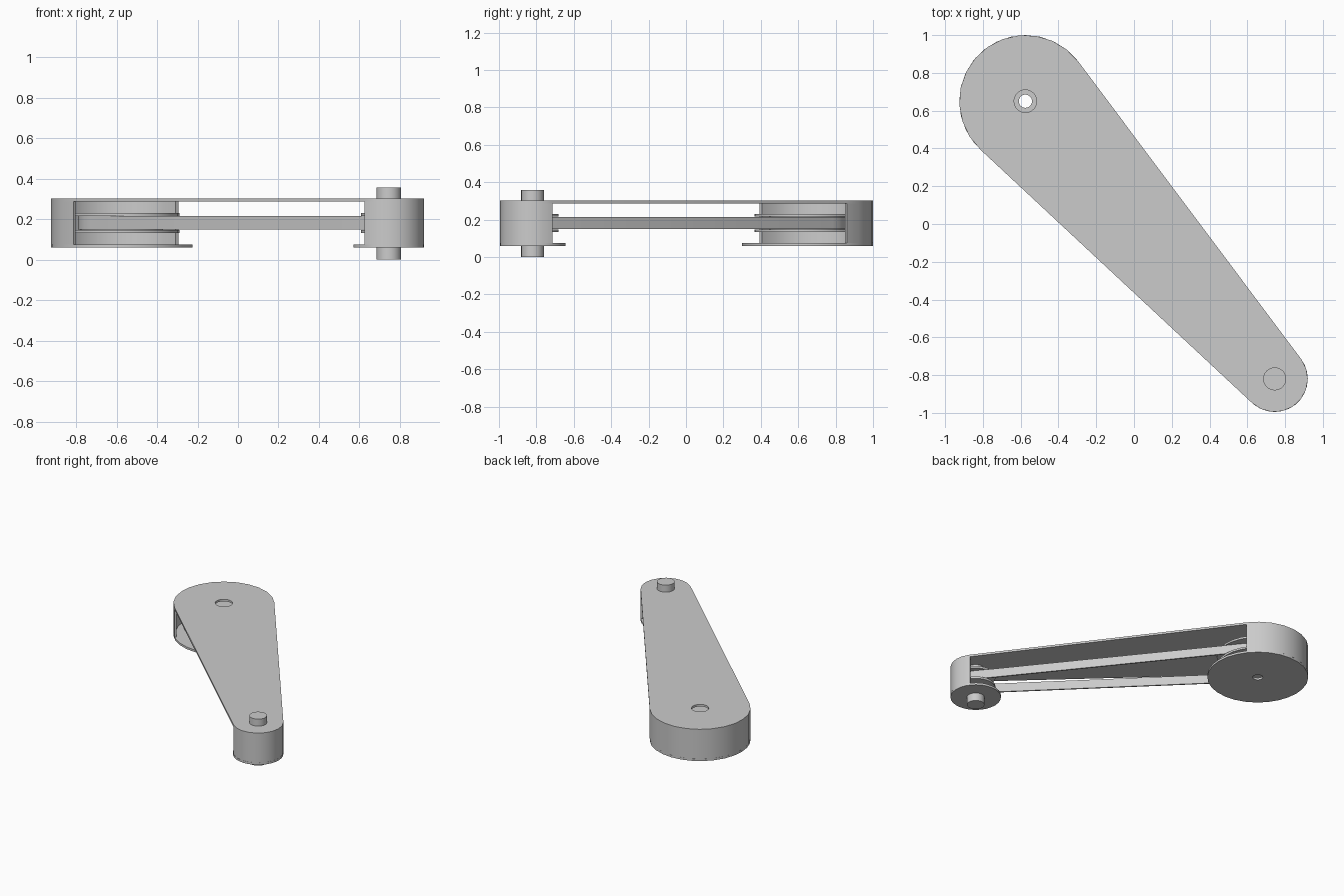
import bpy, bmesh, math
from mathutils import Matrix, Vector

if "Cube" in bpy.data.objects:
    bpy.data.objects.remove(bpy.data.objects["Cube"], do_unlink=True)

grey = bpy.data.materials.new("light grey")
grey.use_nodes = True
grey.diffuse_color = (0.6, 0.6, 0.6, 1)
grey.node_tree.nodes["Principled BSDF"].inputs["Base Color"].default_value = (0.6, 0.6, 0.6, 1)

BIG = Vector((-0.575, 0.65))
SMALL = Vector((0.745, -0.82))
AXIS = SMALL - BIG
THETA = math.atan2(AXIS.y, AXIS.x)
BOTTOM, TOP, SHEET = 0.06, 0.303, 0.016


def finish(name, bm):
    bmesh.ops.recalc_face_normals(bm, faces=bm.faces)
    mesh = bpy.data.meshes.new(name)
    bm.to_mesh(mesh)
    bm.free()
    mesh.materials.append(grey)
    obj = bpy.data.objects.new(name, mesh)
    bpy.context.collection.objects.link(obj)
    bpy.ops.object.select_all(action='DESELECT')
    obj.select_set(True)
    bpy.context.view_layer.objects.active = obj
    bpy.ops.object.shade_smooth_by_angle(angle=math.radians(30))
    return obj


def arc(centre, r, start, end, steps):
    angles = [start + (end - start) * i / steps for i in range(steps + 1)]
    return [centre + Vector((math.cos(a), math.sin(a))) * r for a in angles]


def end_arcs(r_big, r_small, lean_big, lean_small):
    """Arcs round both ends, running from tangent point to tangent point."""
    half = math.pi / 2 - math.asin((lean_big - lean_small) / AXIS.length)
    return (arc(BIG, r_big, THETA + half, THETA + 2 * math.pi - half, 13),
            arc(SMALL, r_small, THETA - half, THETA + half, 9))


def band(name, outer, inner, z0, z1, closed):
    """Upright strip between two matching outlines."""
    bm = bmesh.new()
    rows = [[bm.verts.new((p.x, p.y, z)) for p, z in
             ((o, z0), (o, z1), (i, z1), (i, z0))] for o, i in zip(outer, inner)]
    pairs = list(zip(rows, rows[1:]))
    if closed:
        pairs.append((rows[-1], rows[0]))
    else:
        bm.faces.new(rows[0])
        bm.faces.new(rows[-1])
    for a, b in pairs:
        for k in range(4):
            n = (k + 1) % 4
            bm.faces.new((a[k], a[n], b[n], b[k]))
    return finish(name, bm)


def lathe(name, centre, profile, steps=28):
    """Turn a closed (radius, height) profile round an upright axis."""
    bm = bmesh.new()
    verts = [bm.verts.new((r, 0, z)) for r, z in profile]
    edges = [bm.edges.new((v, verts[i - 1])) for i, v in enumerate(verts)]
    bmesh.ops.spin(bm, geom=verts + edges, axis=(0, 0, 1), cent=(0, 0, 0),
                   angle=2 * math.pi, steps=steps)
    bmesh.ops.remove_doubles(bm, verts=bm.verts, dist=0.0005)
    bmesh.ops.translate(bm, verts=bm.verts, vec=(centre.x, centre.y, 0))
    return finish(name, bm)


# Top cover: tapered plate with a round hole over the large pulley
bm = bmesh.new()
big_arc, small_arc = end_arcs(0.35, 0.175, 0.35, 0.175)
hole = arc(BIG, 0.06, 0, 2 * math.pi, 24)[:-1]
rim = []
for loop in (big_arc + small_arc, hole):
    vs = [bm.verts.new((p.x, p.y, TOP - SHEET)) for p in loop]
    rim += [bm.edges.new((v, vs[i - 1])) for i, v in enumerate(vs)]
bmesh.ops.triangle_fill(bm, use_beauty=True, edges=rim)
ext = bmesh.ops.extrude_face_region(bm, geom=bm.faces[:], use_keep_orig=True)
bmesh.ops.translate(bm, vec=(0, 0, SHEET),
                    verts=[g for g in ext["geom"] if isinstance(g, bmesh.types.BMVert)])
finish("top_cover", bm)

# Curved end walls
inner_arcs = end_arcs(0.35 - SHEET, 0.175 - SHEET, 0.35, 0.175)
for name, outer, inner in zip(("large_end_wall", "small_end_wall"),
                              (big_arc, small_arc), inner_arcs):
    band(name, outer, inner, BOTTOM + SHEET, TOP - SHEET, False)

# Round floor under each pulley
for name, centre, r, bore in (("large_floor", BIG, 0.35, 0.035),
                              ("small_floor", SMALL, 0.175, 0.05)):
    lathe(name, centre, [(bore, BOTTOM), (r, BOTTOM),
                         (r, BOTTOM + SHEET), (bore, BOTTOM + SHEET)])

# Flanged pulleys
for name, centre, flange, core, bore in (("large_pulley", BIG, 0.285, 0.205, 0.035),
                                         ("small_pulley", SMALL, 0.137, 0.09, 0.05)):
    lathe(name, centre, [(bore, 0.133), (flange, 0.133), (flange, 0.148), (core, 0.148),
                         (core, 0.216), (flange, 0.216), (flange, 0.231), (bore, 0.231)])

# Belt
belt_out = end_arcs(0.215, 0.1, 0.215, 0.1)
belt_in = end_arcs(0.205, 0.09, 0.215, 0.1)
band("belt", belt_out[0] + belt_out[1], belt_in[0] + belt_in[1], 0.149, 0.215, True)

# Shaft through the small pulley
bm = bmesh.new()
bmesh.ops.create_cone(bm, cap_ends=True, segments=24, radius1=0.061, radius2=0.061,
                      depth=0.357,
                      matrix=Matrix.Translation((SMALL.x, SMALL.y, 0.357 / 2)))
finish("drive_shaft", bm)
